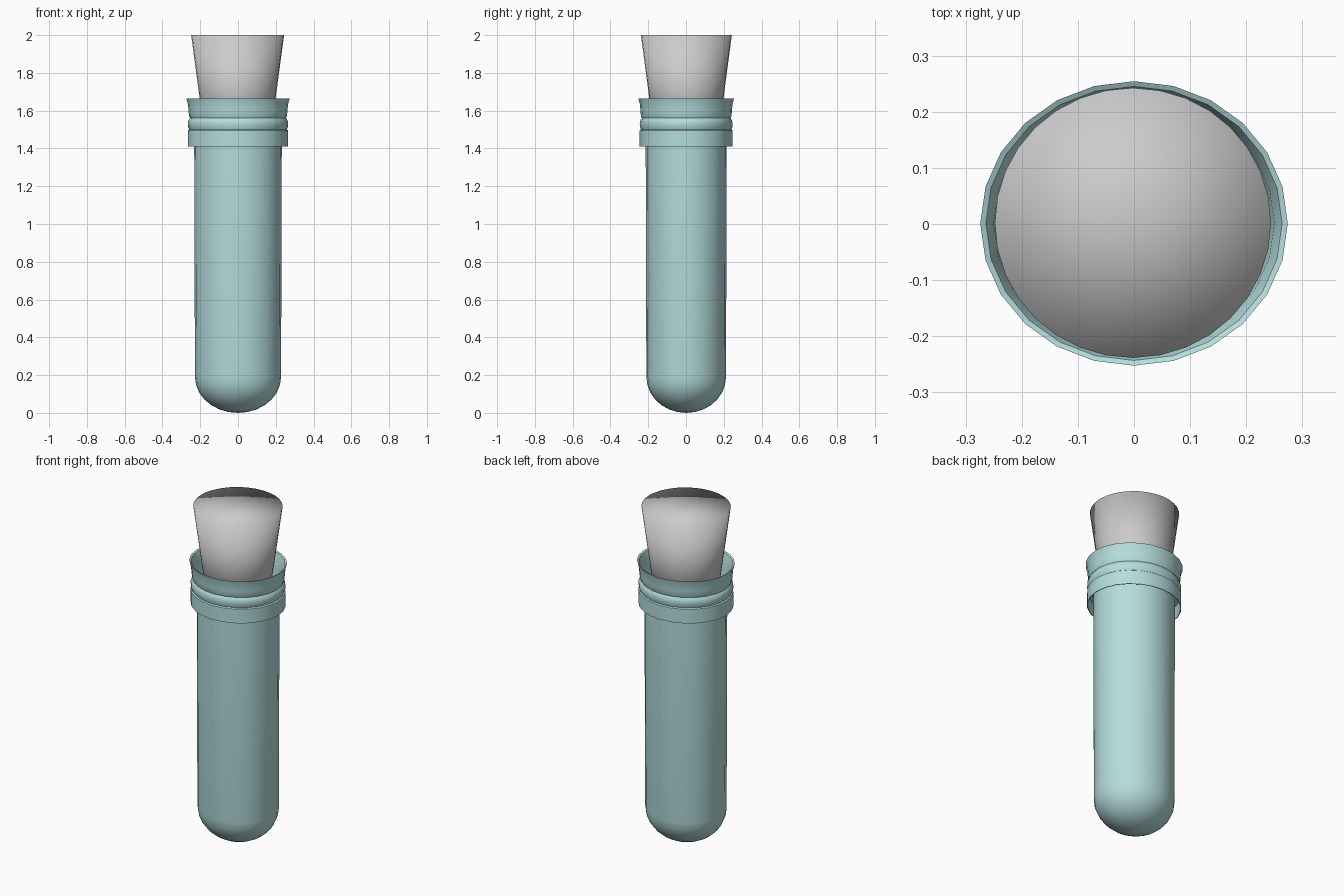
import bpy, bmesh, math

if "Cube" in bpy.data.objects:
    bpy.data.objects.remove(bpy.data.objects["Cube"])

SIDES = 24


def lathe(name, profile, ratio_y, location=(0, 0, 0), sides=SIDES):
    """Revolve (radius, z) points about z, squashed in y; zero radius makes a pole."""
    bm = bmesh.new()
    rings = []
    for r, z in profile:
        if r == 0:
            rings.append([bm.verts.new((0, 0, z))])
        else:
            rings.append([bm.verts.new((r * math.cos(2 * math.pi * i / sides),
                                        r * ratio_y * math.sin(2 * math.pi * i / sides), z))
                          for i in range(sides)])
    for a, b in zip(rings, rings[1:]):
        for i in range(sides):
            j = (i + 1) % sides
            if len(a) == 1:
                bm.faces.new((a[0], b[j], b[i]))
            elif len(b) == 1:
                bm.faces.new((a[i], a[j], b[0]))
            else:
                bm.faces.new((a[i], a[j], b[j], b[i]))
    bmesh.ops.recalc_face_normals(bm, faces=bm.faces)
    mesh = bpy.data.meshes.new(name)
    bm.to_mesh(mesh)
    bm.free()
    obj = bpy.data.objects.new(name, mesh)
    obj.location = location
    bpy.context.collection.objects.link(obj)
    bpy.ops.object.select_all(action='DESELECT')
    obj.select_set(True)
    bpy.context.view_layer.objects.active = obj
    return obj


def bowl(radius, z_low, height, steps=7):
    """Quarter-ellipse profile from the pole out to the wall."""
    pts = [(0, z_low)]
    for k in range(1, steps + 1):
        t = math.pi / 2 * k / steps
        pts.append((radius * math.sin(t), z_low + height * (1 - math.cos(t))))
    return pts


# Glass tube: round bottom, wall, hanging skirt, bead, flared lip, thin inner wall
outer = bowl(0.228, 0.0, 0.19) + [
    (0.232, 1.48),
    (0.256, 1.48), (0.262, 1.41), (0.266, 1.41), (0.266, 1.495),
    (0.259, 1.50), (0.265, 1.515), (0.266, 1.535), (0.262, 1.55),
    (0.254, 1.56), (0.259, 1.57), (0.262, 1.60), (0.265, 1.635), (0.274, 1.665)]
inner = [(0.264, 1.66), (0.250, 1.62), (0.244, 1.56), (0.236, 1.50), (0.220, 1.45)]
inner += bowl(0.214, 0.015, 0.18)[::-1]
tube = lathe("glass_tube", outer + inner, 0.925, (0, 0.001, 0))
bpy.ops.object.shade_smooth_by_angle(angle=math.radians(40))

glass = bpy.data.materials.new("pale_teal_glass")
glass.diffuse_color = (0.46, 0.72, 0.72, 1)
glass.use_nodes = True
glass.node_tree.nodes["Principled BSDF"].inputs["Base Color"].default_value = glass.diffuse_color
tube.data.materials.append(glass)

# Tapered stopper, smooth over its rim
lathe("stopper", [(0, 1.40), (0.165, 1.40), (0.246, 2.0), (0, 2.0)],
      0.978, (-0.002, 0.002, 0), sides=32)
bpy.ops.object.shade_smooth()
